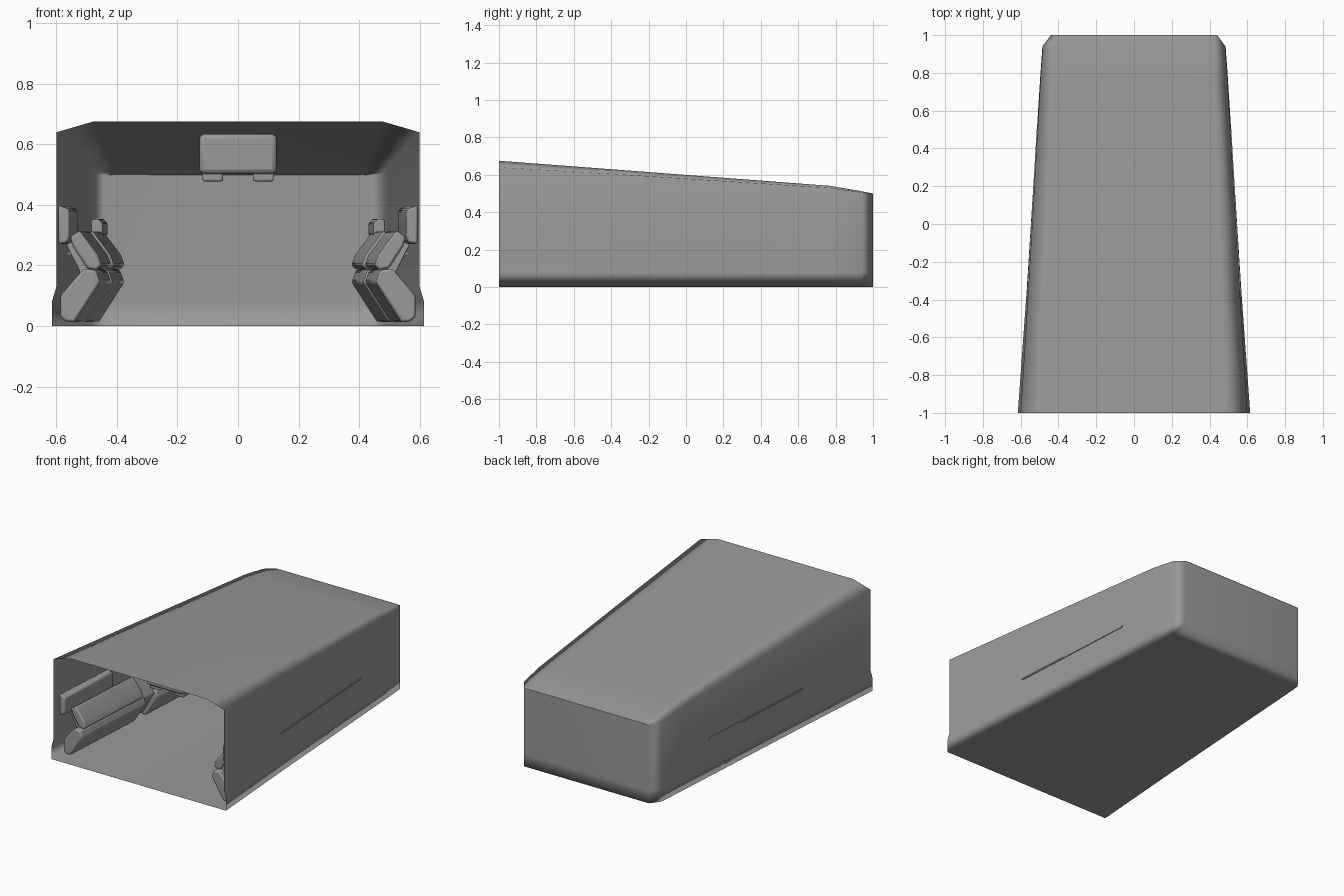
import bpy, bmesh, math

if "Cube" in bpy.data.objects:
    bpy.data.objects.remove(bpy.data.objects["Cube"])

WALL = 0.06  # inward taper of the side walls per unit of y

# Dark grey for every part
grey = bpy.data.materials.new("dark_grey")
grey.diffuse_color = (0.32, 0.32, 0.32, 1)
grey.use_nodes = True
grey.node_tree.nodes["Principled BSDF"].inputs["Base Color"].default_value = grey.diffuse_color


def finish(name, bm, angle=35, bevel=0, weighted=False):
    bmesh.ops.recalc_face_normals(bm, faces=bm.faces)
    me = bpy.data.meshes.new(name)
    bm.to_mesh(me)
    bm.free()
    me.materials.append(grey)
    ob = bpy.data.objects.new(name, me)
    bpy.context.collection.objects.link(ob)
    bpy.context.view_layer.objects.active = ob
    ob.select_set(True)
    if bevel:
        mod = ob.modifiers.new("soft_edges", 'BEVEL')
        mod.width = bevel
        mod.segments = 2
        mod.limit_method = 'ANGLE'
    if weighted:
        bpy.ops.object.shade_smooth()
        ob.modifiers.new("weighted", 'WEIGHTED_NORMAL')
    else:
        bpy.ops.object.shade_smooth_by_angle(angle=math.radians(angle))
    ob.select_set(False)
    return ob


def skin(bm, rings):
    loops = [[bm.verts.new(p) for p in r] for r in rings]
    for a, b in zip(loops, loops[1:]):
        for i in range(len(a)):
            j = (i + 1) % len(a)
            bm.faces.new((a[i], a[j], b[j], b[i]))
    return loops


def prism(name, rings, bevel=0):
    bm = bmesh.new()
    loops = skin(bm, rings)
    bm.faces.new(loops[0])
    bm.faces.new(loops[-1])
    return finish(name, bm, bevel=bevel)


def bar(name, profile, y0, y1, side, bevel=0.008):
    # bar along a side wall, sheared to follow the wall's taper
    rings = [[(side * (x - WALL * (y + 1)), y, z) for x, z in profile] for y in (y0, y1)]
    return prism(name, rings, bevel)


# Tapered hollow housing, open at the front, softly shaded all round
def section(y, foot, wall, crown, shoulder, top):
    half = [(foot, 0), (foot, 0.08), (wall, 0.13), (wall, shoulder), (crown, top)]
    return [(x, y, z) for x, z in half] + [(-x, y, z) for x, z in reversed(half)]


bm = bmesh.new()
loops = skin(bm, [
    section(-1.0, 0.615, 0.600, 0.48, 0.640, 0.675),
    section(-0.35, 0.568, 0.560, 0.46, 0.602, 0.626),
    section(0.77, 0.497, 0.495, 0.42, 0.530, 0.541),
    section(0.94, 0.485, 0.483, 0.42, 0.506, 0.512),
    section(1.0, 0.440, 0.440, 0.41, 0.498, 0.500),
])
end = loops[-1]
for i in range(4):  # back wall in horizontal rows
    bm.faces.new((end[i], end[i + 1], end[8 - i], end[9 - i]))
finish("housing", bm, weighted=True)

# Angled rails inside both walls
lower = [(0.592, 0.03), (0.575, 0.015), (0.545, 0.012), (0.460, 0.145),
         (0.475, 0.185), (0.515, 0.19), (0.592, 0.10)]
upper = [(0.475, 0.185), (0.457, 0.20), (0.470, 0.235), (0.530, 0.315),
         (0.562, 0.295), (0.553, 0.265), (0.505, 0.19)]
wall_pad = [(0.597, 0.27), (0.565, 0.275), (0.558, 0.30), (0.560, 0.385), (0.597, 0.40)]
clip = [(0.555, 0.29), (0.520, 0.30), (0.520, 0.34), (0.535, 0.355), (0.558, 0.35)]
core = [(0.588, 0.05), (0.56, 0.03), (0.485, 0.17), (0.55, 0.28), (0.575, 0.27), (0.53, 0.18)]
spans = [(-0.92, -0.32), (-0.22, 0.42)]

for side, tag in ((-1, "left"), (1, "right")):
    for k, (y0, y1) in enumerate(spans):
        bar(f"lower_rail_{tag}_{k}", lower, y0, y1, side)
        bar(f"upper_rail_{tag}_{k}", upper, y0 + 0.03, y1 - 0.03, side)
    bar(f"rail_core_{tag}", core, -0.88, 0.48, side, 0.004)
    bar(f"wall_pad_{tag}", wall_pad, -0.95, -0.50, side)
    bar(f"rail_clip_{tag}", clip, 0.20, 0.48, side, 0.004)
    # Thin ridge showing through the outer wall
    bar(f"outer_ridge_{tag}", [(0.585, 0.235), (0.605, 0.235), (0.605, 0.245), (0.585, 0.245)],
        -0.37, 0.50, side, 0)


# Box hanging from the ceiling, with two feet; its top slopes with the ceiling
def box(name, x0, x1, y0, y1, z0, z1, drop, bevel):
    rings = [[(x0, y, z0), (x1, y, z0), (x1, y, t), (x0, y, t)]
             for y, t in ((y0, z1), (y1, z1 - drop))]
    return prism(name, rings, bevel)


box("ceiling_box", -0.128, 0.128, -0.74, -0.42, 0.503, 0.635, 0.024, 0.015)
for s in (-1, 1):
    a, b = sorted((s * 0.05, s * 0.118))
    box("ceiling_box_foot", a, b, -0.72, -0.44, 0.478, 0.51, 0, 0.006)
